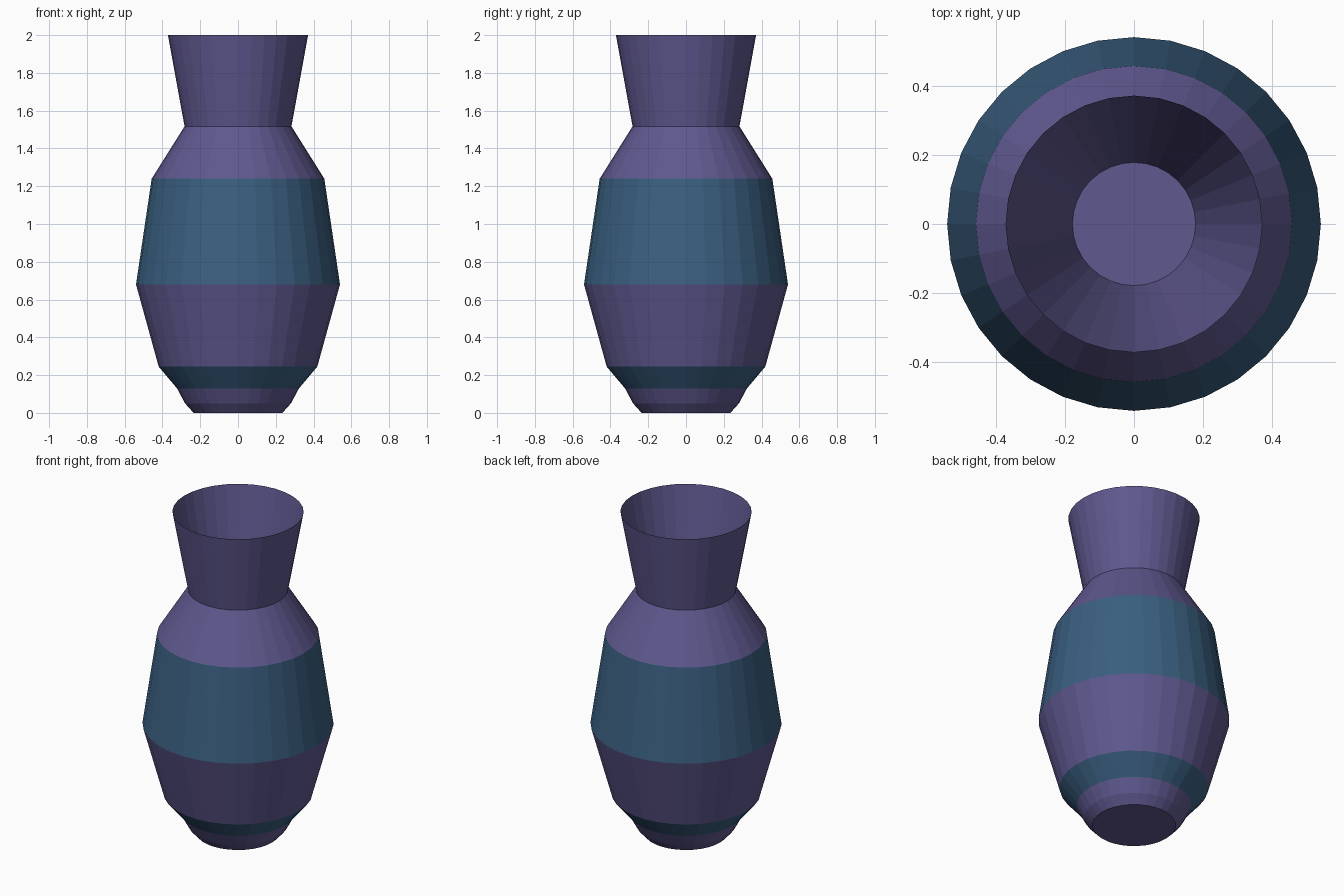
import bpy, bmesh, math

if "Cube" in bpy.data.objects:
    bpy.data.objects.remove(bpy.data.objects["Cube"])

SIDES = 32


def material(name, rgb):
    m = bpy.data.materials.new(name)
    m.diffuse_color = (*rgb, 1)
    m.use_nodes = True
    m.node_tree.nodes["Principled BSDF"].inputs["Base Color"].default_value = m.diffuse_color
    return m


purple = material("purple_glaze", (0.114, 0.098, 0.275))
teal = material("teal_glaze", (0.042, 0.114, 0.215))

# (radius, height, glaze of the band above this point): base, body, neck, rim, inside floor
profile = [
    (0.235, 0.00, 0),
    (0.28, 0.05, 0),
    (0.323, 0.13, 1),
    (0.42, 0.245, 0),
    (0.54, 0.68, 1),
    (0.457, 1.24, 0),
    (0.283, 1.517, 0),
    (0.371, 2.00, 0),
    (0.178, 1.00, 0),
]

bm = bmesh.new()
rings = []
for r, z, _ in profile:
    rings.append([bm.verts.new((r * math.cos(2 * math.pi * i / SIDES),
                                r * math.sin(2 * math.pi * i / SIDES), z))
                  for i in range(SIDES)])

# bands between neighbouring rings
for (lower, upper), (_, _, glaze) in zip(zip(rings, rings[1:]), profile):
    for i in range(SIDES):
        j = (i + 1) % SIDES
        bm.faces.new((lower[i], lower[j], upper[j], upper[i])).material_index = glaze

# base underside and inside floor
bm.faces.new(rings[0][::-1])
bm.faces.new(rings[-1])
bmesh.ops.recalc_face_normals(bm, faces=bm.faces)

mesh = bpy.data.meshes.new("vase")
bm.to_mesh(mesh)
bm.free()
mesh.materials.append(purple)
mesh.materials.append(teal)
vase = bpy.data.objects.new("vase", mesh)
bpy.context.collection.objects.link(vase)
